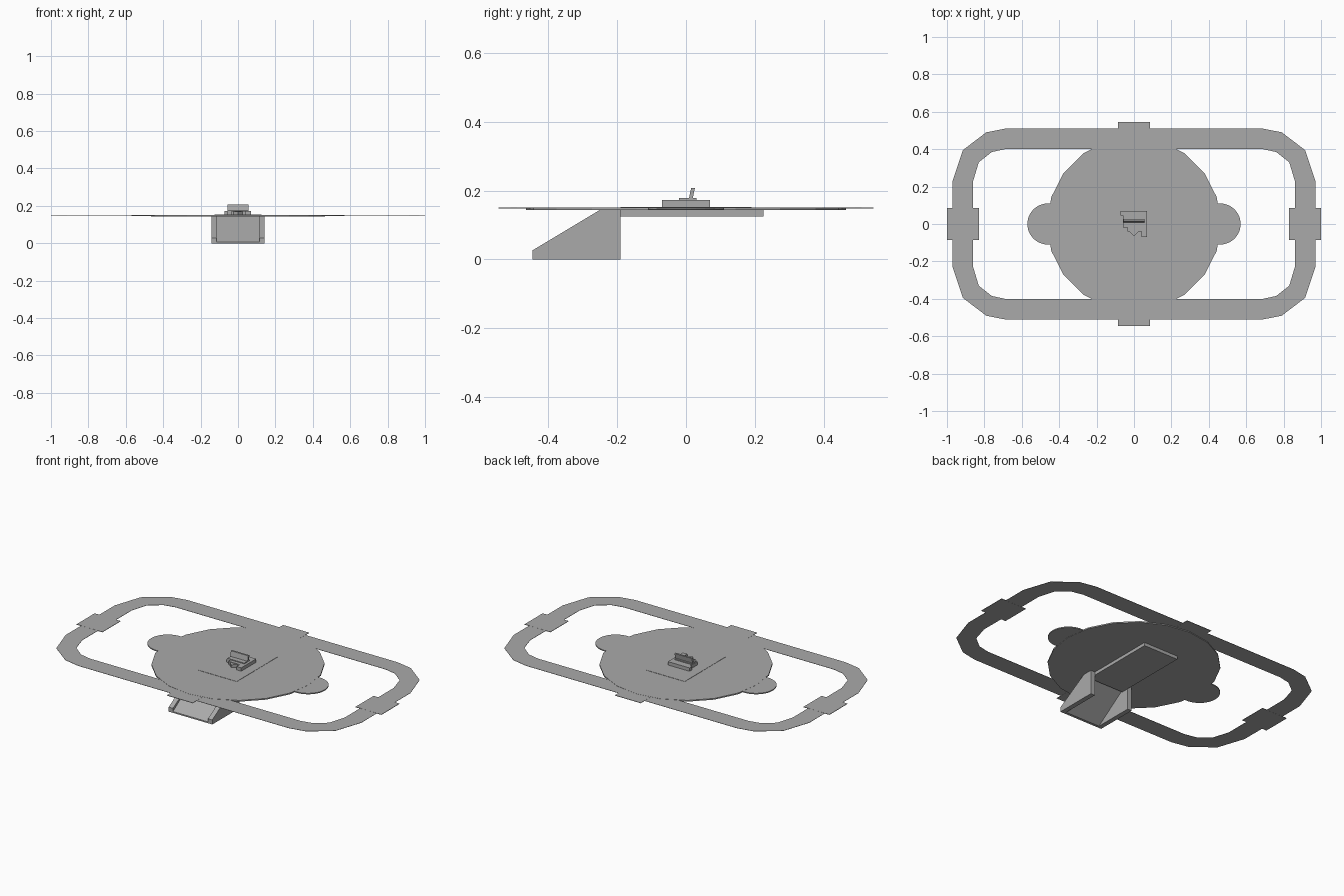
import bpy, bmesh, math
from mathutils import Vector

if "Cube" in bpy.data.objects:
    bpy.data.objects.remove(bpy.data.objects["Cube"], do_unlink=True)

grey = bpy.data.materials.new("plain grey")
grey.use_nodes = True
grey.diffuse_color = (0.4, 0.4, 0.4, 1)
grey.node_tree.nodes["Principled BSDF"].inputs["Base Color"].default_value = (0.4, 0.4, 0.4, 1)


def finish(name, bm):
    bmesh.ops.recalc_face_normals(bm, faces=bm.faces[:])
    mesh = bpy.data.meshes.new(name)
    bm.to_mesh(mesh)
    bm.free()
    mesh.materials.append(grey)
    obj = bpy.data.objects.new(name, mesh)
    bpy.context.collection.objects.link(obj)
    return obj


def extrude(bm, faces, offset):
    moved = bmesh.ops.extrude_face_region(bm, geom=faces)["geom"]
    bmesh.ops.translate(bm, vec=offset, verts=[v for v in moved if isinstance(v, bmesh.types.BMVert)])


def slab(name, outline, z0, z1):
    """Flat plate from an outline in x, y."""
    bm = bmesh.new()
    face = bm.faces.new([bm.verts.new((x, y, z0)) for x, y in outline])
    extrude(bm, [face], Vector((0, 0, z1 - z0)))
    return finish(name, bm)


def side_profile(name, outline, x0, x1):
    """Solid from a side outline in y, z."""
    bm = bmesh.new()
    face = bm.faces.new([bm.verts.new((x0, y, z)) for y, z in outline])
    extrude(bm, [face], Vector((x1 - x0, 0, 0)))
    return finish(name, bm)


def rect(x0, x1, y0, y1):
    return [(x0, y0), (x1, y0), (x1, y1), (x0, y1)]


def circle(cx, r, n):
    return [(cx + r * math.cos(math.tau * i / n), r * math.sin(math.tau * i / n)) for i in range(n)]


def four_corners(quarter):
    """Mirror one corner, listed counter-clockwise, into a closed loop."""
    q = quarter
    return (q + [(-x, y) for x, y in reversed(q)]
            + [(-x, -y) for x, y in q] + [(x, -y) for x, y in reversed(q)])


# Outer ring with clipped corners
outer = four_corners([(0.97, 0.23), (0.915, 0.395), (0.79, 0.49), (0.69, 0.51)])
inner = four_corners([(0.86, 0.23), (0.83, 0.33), (0.76, 0.385), (0.69, 0.4)])
bm = bmesh.new()
a, b = ([bm.verts.new((x, y, 0.149)) for x, y in loop] for loop in (outer, inner))
n = len(a)
strip = [bm.faces.new((a[i], a[(i + 1) % n], b[(i + 1) % n], b[i])) for i in range(n)]
extrude(bm, strip, Vector((0, 0, 0.0015)))
finish("outer_ring", bm)

# Square pads on the ring and round ears on the disc
for side, s in (("left", 1), ("right", -1)):
    slab(side + "_pad", rect(s * 0.915 - 0.085, s * 0.915 + 0.085, -0.085, 0.085), 0.1485, 0.151)
    slab(side + "_ear", circle(s * 0.46, 0.11, 48), 0.145, 0.151)
for end, s in (("front", -1), ("back", 1)):
    slab(end + "_pad", rect(-0.085, 0.085, s * 0.46 - 0.085, s * 0.46 + 0.085), 0.1485, 0.151)

# Main disc, deck plate on top and tray underneath
slab("main_disc", circle(0, 0.465, 20), 0.144, 0.1515)
slab("deck_plate", rect(-0.125, 0.125, -0.19, 0.19), 0.146, 0.153)
slab("under_tray", rect(-0.115, 0.115, -0.235, 0.225), 0.125, 0.148)

# Ramp: two side walls with a sloping plate between them
wall = [(-0.445, 0), (-0.445, 0.027), (-0.24, 0.15), (-0.19, 0.15), (-0.19, 0)]
side_profile("left_ramp_wall", wall, 0.115, 0.143)
side_profile("right_ramp_wall", wall, -0.143, -0.115)
side_profile("ramp_plate", [(-0.445, 0), (-0.445, 0.008), (-0.235, 0.146), (-0.222, 0.146), (-0.43, 0)],
             -0.115, 0.115)

# Small console with a stepped front and a leaning screen
slab("console_base", [(-0.072, 0.07), (-0.072, 0.045), (-0.06, 0.045), (-0.06, -0.02), (-0.035, -0.02),
                      (-0.035, -0.04), (0.04, -0.04), (0.04, -0.07), (0.07, -0.07), (0.07, 0.07)],
     0.152, 0.173)
slab("console_point", [(-0.03, -0.035), (0, -0.065), (0.03, -0.035)], 0.152, 0.17)
slab("screen_foot", rect(-0.055, 0.055, -0.02, 0.03), 0.172, 0.178)
side_profile("leaning_screen", [(0.008, 0.175), (0.015, 0.208), (0.026, 0.208), (0.019, 0.175)], -0.057, 0.057)
